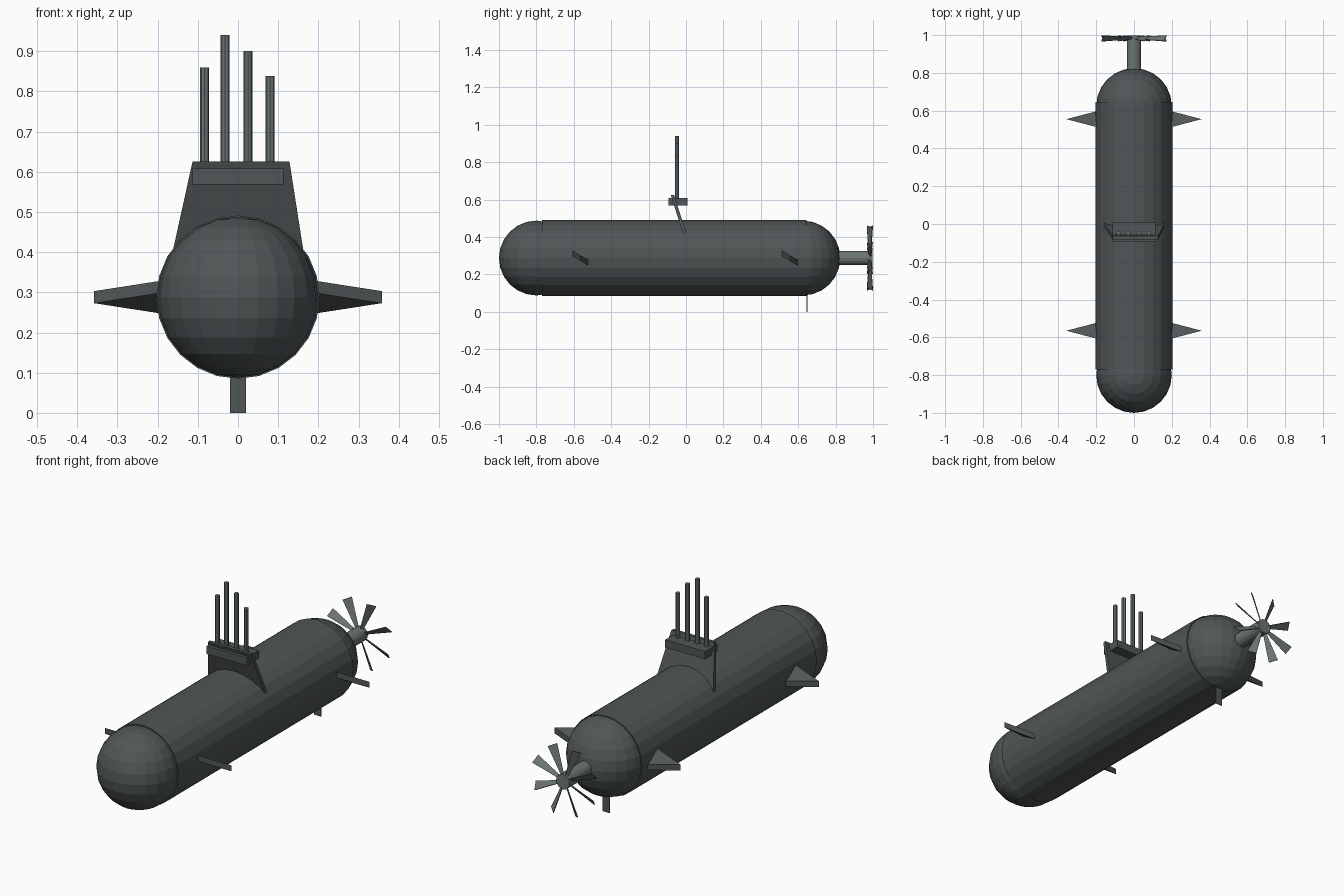
import bpy, bmesh, math
from mathutils import Vector, Matrix

if "Cube" in bpy.data.objects:
    bpy.data.objects.remove(bpy.data.objects["Cube"], do_unlink=True)

AXIS = 0.288       # height of the hull centreline
RADIUS = 0.203     # hull radius


def material(name, color):
    mat = bpy.data.materials.new(name)
    mat.use_nodes = True
    mat.diffuse_color = color
    mat.node_tree.nodes["Principled BSDF"].inputs["Base Color"].default_value = color
    return mat


HULL = material("dark hull grey", (0.08, 0.092, 0.092, 1))
METAL = material("mid metal grey", (0.15, 0.18, 0.175, 1))


def finish(name, bm, mat):
    bmesh.ops.recalc_face_normals(bm, faces=bm.faces)
    mesh = bpy.data.meshes.new(name)
    bm.to_mesh(mesh)
    bm.free()
    mesh.materials.append(mat)
    obj = bpy.data.objects.new(name, mesh)
    bpy.context.collection.objects.link(obj)
    return obj


def rod(name, start, end, radius, sides, mat):
    """Capped cylinder between two points."""
    start, end = Vector(start), Vector(end)
    axis = end - start
    turn = axis.to_track_quat('Z', 'Y').to_matrix().to_4x4()
    bm = bmesh.new()
    bmesh.ops.create_cone(bm, cap_ends=True, segments=sides, radius1=radius,
                          radius2=radius, depth=axis.length,
                          matrix=Matrix.Translation((start + end) / 2) @ turn)
    return finish(name, bm, mat)


def solid(name, points, mat):
    """Convex solid around a few corner points."""
    bm = bmesh.new()
    for p in points:
        bm.verts.new(p)
    bmesh.ops.convex_hull(bm, input=bm.verts)
    bmesh.ops.dissolve_limit(bm, angle_limit=0.01, verts=bm.verts, edges=bm.edges)
    return finish(name, bm, mat)


def box(name, low, high, mat):
    return solid(name, [(x, y, z) for x in (low[0], high[0])
                        for y in (low[1], high[1])
                        for z in (low[2], high[2])], mat)


# Hull tube and faceted end domes
rod("hull", (0, -0.77, AXIS), (0, 0.645, AXIS), RADIUS, 24, HULL)
for name, y in (("bow_dome", -0.8), ("stern_dome", 0.625)):
    bm = bmesh.new()
    bmesh.ops.create_uvsphere(bm, u_segments=24, v_segments=12, radius=0.2,
                              matrix=Matrix.Translation((0, y, AXIS)))
    finish(name, bm, HULL)

# Diving planes: tapering wedges, front edge raised
for end, y in (("bow", -0.565), ("stern", 0.555)):
    for side, s in (("left", 1), ("right", -1)):
        pts = []
        for dz in (-0.015, 0.015):
            pts += [(s * 0.19, y - 0.044, AXIS + 0.026 + dz),
                    (s * 0.19, y + 0.044, AXIS - 0.026 + dz),
                    (s * 0.358, y, AXIS + dz)]
        solid(f"{end}_plane_{side}", pts, HULL)

# Thin plate under the stern
box("lower_fin", (-0.02, 0.645, 0), (0.02, 0.649, 0.11), HULL)

# Raked sail plate with a platform at its top
sail = []
for dy in (-0.009, 0.009):
    sail += [(-0.164, 0.001 + dy, 0.395), (0.164, 0.001 + dy, 0.395),
             (-0.113, -0.073 + dy, 0.626), (0.128, -0.073 + dy, 0.626)]
solid("sail", sail, HULL)
box("sail_platform", (-0.113, -0.093, 0.568), (0.113, 0.007, 0.608), HULL)

# Masts
for i, (x, top) in enumerate(((-0.083, 0.86), (-0.032, 0.94),
                              (0.025, 0.90), (0.08, 0.838))):
    rod(f"mast_{i + 1}", (x, -0.048, 0.59), (x, -0.048, top), 0.011, 8, METAL)

# Propeller shaft and eight pitched blades that widen outward
rod("propeller_shaft", (0, 0.78, AXIS), (0, 0.998, AXIS), 0.038, 16, METAL)
PITCH = math.radians(40)
for i in range(8):
    a = math.radians(22.5 + 45 * i)
    out = Vector((math.cos(a), 0, math.sin(a)))
    around = Vector((-math.sin(a), 0, math.cos(a)))
    chord = around * math.cos(PITCH) - Vector((0, math.sin(PITCH), 0))
    normal = out.cross(chord)
    hub = Vector((0, 0.983, AXIS))
    pts = [hub + out * r + chord * w * s + normal * t
           for r, w in ((0.025, 0.007), (0.18, 0.023))
           for s in (-1, 1) for t in (-0.002, 0.002)]
    solid(f"propeller_blade_{i + 1}", pts, METAL)
